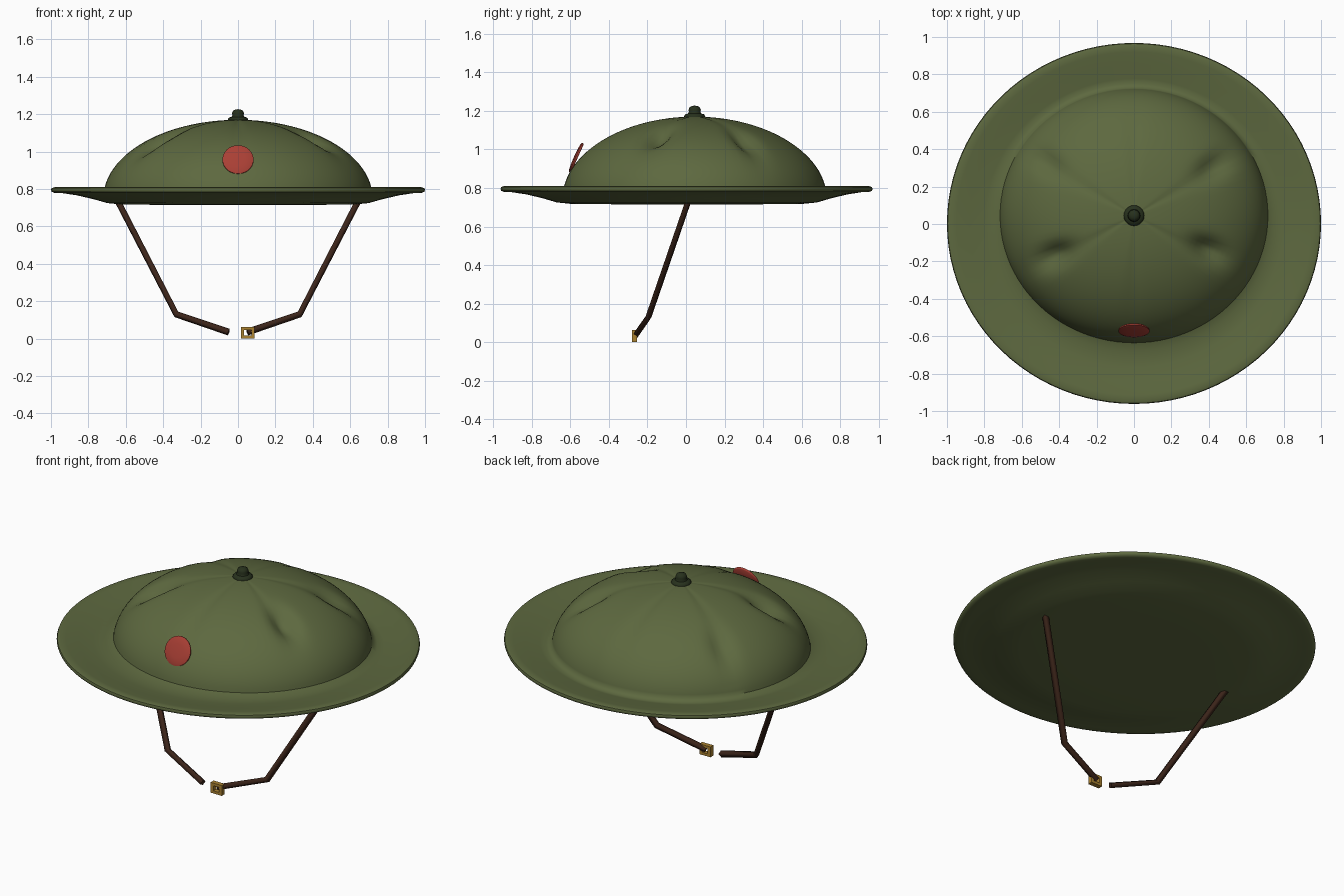
import bpy, bmesh, math
from mathutils import Vector

if "Cube" in bpy.data.objects:
    bpy.data.objects.remove(bpy.data.objects["Cube"])


def material(name, rgb):
    m = bpy.data.materials.new(name)
    m.diffuse_color = (*rgb, 1)
    m.use_nodes = True
    m.node_tree.nodes["Principled BSDF"].inputs["Base Color"].default_value = m.diffuse_color
    return m


GREEN = material("olive_cloth", (0.11, 0.14, 0.05))
DARK = material("dark_green", (0.02, 0.03, 0.012))
RED = material("red_enamel", (0.40, 0.05, 0.035))
LEATHER = material("brown_leather", (0.045, 0.018, 0.010))
BRASS = material("brass", (0.40, 0.22, 0.03))


def finish(name, bm, mat, angle=50):
    bmesh.ops.recalc_face_normals(bm, faces=bm.faces)
    me = bpy.data.meshes.new(name)
    bm.to_mesh(me)
    bm.free()
    ob = bpy.data.objects.new(name, me)
    bpy.context.collection.objects.link(ob)
    me.materials.append(mat)
    bpy.ops.object.select_all(action='DESELECT')
    ob.select_set(True)
    bpy.context.view_layer.objects.active = ob
    bpy.ops.object.shade_smooth_by_angle(angle=math.radians(angle))
    return ob


def lathe(rings, segs, warp=None):
    """Rings are (radius x, radius y, centre y, z); zero radius makes a pole."""
    bm = bmesh.new()
    rows = []
    for rx, ry, cy, z in rings:
        n = segs if rx > 0 else 1
        row = []
        for i in range(n):
            a = math.tau * i / segs
            p = Vector((rx * math.cos(a), cy + ry * math.sin(a), z))
            row.append(bm.verts.new(warp(p) if warp else p))
        rows.append(row)
    for lo, hi in zip(rows, rows[1:]):
        for i in range(segs):
            j = (i + 1) % segs
            quad = [lo[i % len(lo)], lo[j % len(lo)], hi[j % len(hi)], hi[i % len(hi)]]
            bm.faces.new(list(dict.fromkeys(quad)))
    return bm


# Hat shell: flat underside, dished brim with rolled edge, low dome
TOP_Y = 0.045
brim = [(0, 0.715), (0.35, 0.715), (0.62, 0.717), (0.70, 0.725), (0.77, 0.745),
        (0.86, 0.766), (0.94, 0.778), (0.98, 0.779), (0.996, 0.785), (1.0, 0.795),
        (0.996, 0.805), (0.98, 0.81), (0.95, 0.807), (0.88, 0.795), (0.80, 0.783),
        (0.75, 0.778)]
rings = [(r, r * 0.965, 0.005 if r < 0.9 else 0.003, z) for r, z in brim]
rings[-1] = (0.75, 0.715, 0.035, 0.778)
for k in range(1, 31):
    t = math.radians(3 + 87 * k / 30)
    r = 0.72 * math.cos(t) if k < 30 else 0
    rings.append((r, r * 0.95, TOP_Y, 0.75 + 0.42 * math.sin(t)))

DENTS = [(-0.43, -0.17, 0.06), (0.41, -0.14, 0.06), (0.43, 0.31, 0.04), (-0.47, 0.33, 0.03)]


def warp(p):
    # pinched dents and six faint panel seams on the dome
    if p.z < 0.83:
        return p
    normal = Vector((p.x / 0.52, (p.y - TOP_Y) / 0.47, (p.z - 0.75) / 0.176)).normalized()
    depth = 0
    for x, y, d in DENTS:
        out = Vector((x, y - TOP_Y)).normalized()
        q = Vector((p.x - x, p.y - y))
        u, v = q.dot(out), q.x * out.y - q.y * out.x
        depth += d * math.exp(-(u / 0.10) ** 2 - (v / 0.055) ** 2)
    r = math.hypot(p.x, p.y - TOP_Y)
    a = math.atan2(p.y - TOP_Y, p.x) - math.pi / 2
    off = (a + math.pi / 6) % (math.pi / 3) - math.pi / 6
    depth += 0.006 * math.exp(-(off / 0.09) ** 2) * math.sin(math.pi * min(r / 0.7, 1))
    return p - normal * depth


finish("hat_shell", lathe(rings, 96, warp), GREEN)

# Crown button: flared base and round knob
button = [(0, 1.15), (0.052, 1.15), (0.055, 1.172), (0.048, 1.182), (0.034, 1.186),
          (0.030, 1.195), (0.032, 1.205), (0.026, 1.219), (0.014, 1.225), (0, 1.227)]
finish("crown_button", lathe([(r, r, TOP_Y, z) for r, z in button], 20), DARK)

# Round front badge, leaning back against the dome
prof = [(0, -0.008), (0.078, -0.008), (0.083, -0.003), (0.083, 0.003), (0.07, 0.008), (0.04, 0.011), (0, 0.012)]
badge = finish("front_badge", lathe([(r, r, 0, z) for r, z in prof], 32), RED)
badge.location = (0, -0.57, 0.957)
badge.rotation_euler = (math.radians(66), 0, 0)

# Chin straps, one each side
for side, name in ((1, "right_chin_strap"), (-1, "left_chin_strap")):
    cu = bpy.data.curves.new(name, 'CURVE')
    cu.dimensions = '3D'
    cu.bevel_depth = 0.019
    cu.bevel_resolution = 0
    cu.use_fill_caps = True
    pts = [(0.645, 0.015, 0.74), (0.33, -0.195, 0.13), (0.05, -0.262, 0.035)]
    sp = cu.splines.new('POLY')
    sp.points.add(len(pts) - 1)
    for point, (x, y, z) in zip(sp.points, pts):
        point.co = (side * x, y, z, 1)
    cu.materials.append(LEATHER)
    bpy.context.collection.objects.link(bpy.data.objects.new(name, cu))

# Square buckle frame on the right strap
bm = bmesh.new()
loops = []
for y in (-0.281, -0.253):
    for hx, hz in ((0.037, 0.031), (0.019, 0.015)):
        loops.append([bm.verts.new((0.052 + sx * hx, y, 0.031 + sz * hz))
                      for sx, sz in ((-1, -1), (1, -1), (1, 1), (-1, 1))])
for a, b in ((0, 1), (1, 3), (3, 2), (2, 0)):
    for i in range(4):
        j = (i + 1) % 4
        bm.faces.new((loops[a][i], loops[a][j], loops[b][j], loops[b][i]))
finish("strap_buckle", bm, BRASS, 30)
